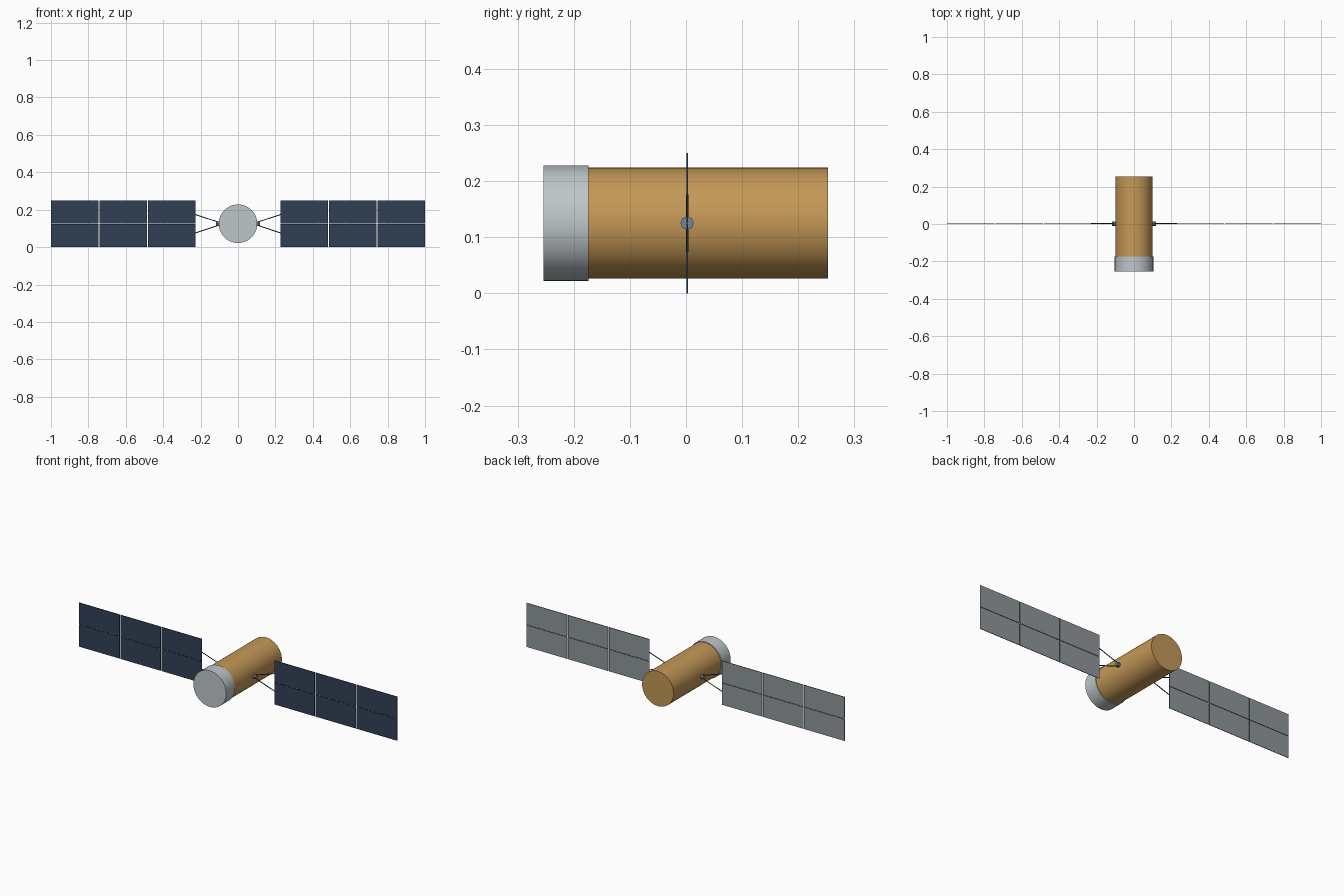
import bpy, bmesh, math
from mathutils import Vector

if "Cube" in bpy.data.objects:
    bpy.data.objects.remove(bpy.data.objects["Cube"], do_unlink=True)


def material(name, r, g, b):
    # sRGB bytes to linear
    lin = [((c / 255 + 0.055) / 1.055) ** 2.4 for c in (r, g, b)] + [1]
    m = bpy.data.materials.new(name)
    m.use_nodes = True
    m.diffuse_color = lin
    m.node_tree.nodes["Principled BSDF"].inputs["Base Color"].default_value = lin
    return m


GOLD = material("gold foil", 196, 152, 86)
SILVER = material("silver", 190, 198, 201)
NAVY = material("solar navy", 48, 64, 86)
GREY = material("panel back grey", 143, 152, 154)
DARK = material("strut dark", 52, 58, 64)
STEEL = material("hub blue grey", 120, 133, 146)

MID = 0.125       # height of the body axis
PANEL_Y = 0.002   # plane of the solar wings


def rod(name, start, end, radius, mat, sides, smooth=False):
    a, b = Vector(start), Vector(end)
    bpy.ops.mesh.primitive_cylinder_add(
        vertices=sides, radius=radius, depth=(b - a).length, location=(a + b) / 2,
        rotation=(b - a).to_track_quat('Z', 'Y').to_euler())
    ob = bpy.context.object
    ob.name = name
    ob.data.materials.append(mat)
    if smooth:
        bpy.ops.object.shade_smooth_by_angle(angle=math.radians(35))
    return ob


def panel(name, x0, x1, z0, z1):
    # navy cells in front, grey backing behind
    bm = bmesh.new()
    bmesh.ops.create_cube(bm, size=1)
    bmesh.ops.scale(bm, vec=(x1 - x0, 0.003, z1 - z0), verts=bm.verts)
    bm.normal_update()
    for f in bm.faces:
        f.material_index = 1 if f.normal.y > 0.5 else 0
    mesh = bpy.data.meshes.new(name)
    bm.to_mesh(mesh)
    bm.free()
    ob = bpy.data.objects.new(name, mesh)
    ob.location = ((x0 + x1) / 2, PANEL_Y, (z0 + z1) / 2)
    mesh.materials.append(NAVY)
    mesh.materials.append(GREY)
    bpy.context.collection.objects.link(ob)


# Body and front collar
rod("body", (0, -0.18, MID), (0, 0.253, MID), 0.099, GOLD, 48, True)
rod("front_collar", (0, -0.254, MID), (0, -0.174, MID), 0.103, SILVER, 48, True)

# Wings, one per side
INNER, OUTER, GAP = 0.228, 1.0, 0.005
width = (OUTER - INNER - 2 * GAP) / 3
for side, s in (("left", 1), ("right", -1)):
    rod(side + "_hub", (s * 0.09, PANEL_Y, MID), (s * 0.117, PANEL_Y, MID), 0.012, STEEL, 8)
    for level, d in (("upper", 1), ("lower", -1)):
        rod(f"{side}_{level}_strut", (s * 0.1, PANEL_Y, MID + d * 0.007),
            (s * (INNER + 0.002), PANEL_Y, MID + d * 0.05), 0.0025, DARK, 6)
        z0, z1 = sorted((MID + d * 0.001, MID + d * 0.125))
        for i in range(3):
            a = INNER + i * (width + GAP)
            x0, x1 = sorted((s * a, s * (a + width)))
            panel(f"{side}_{level}_panel_{i + 1}", x0, x1, z0, z1)
